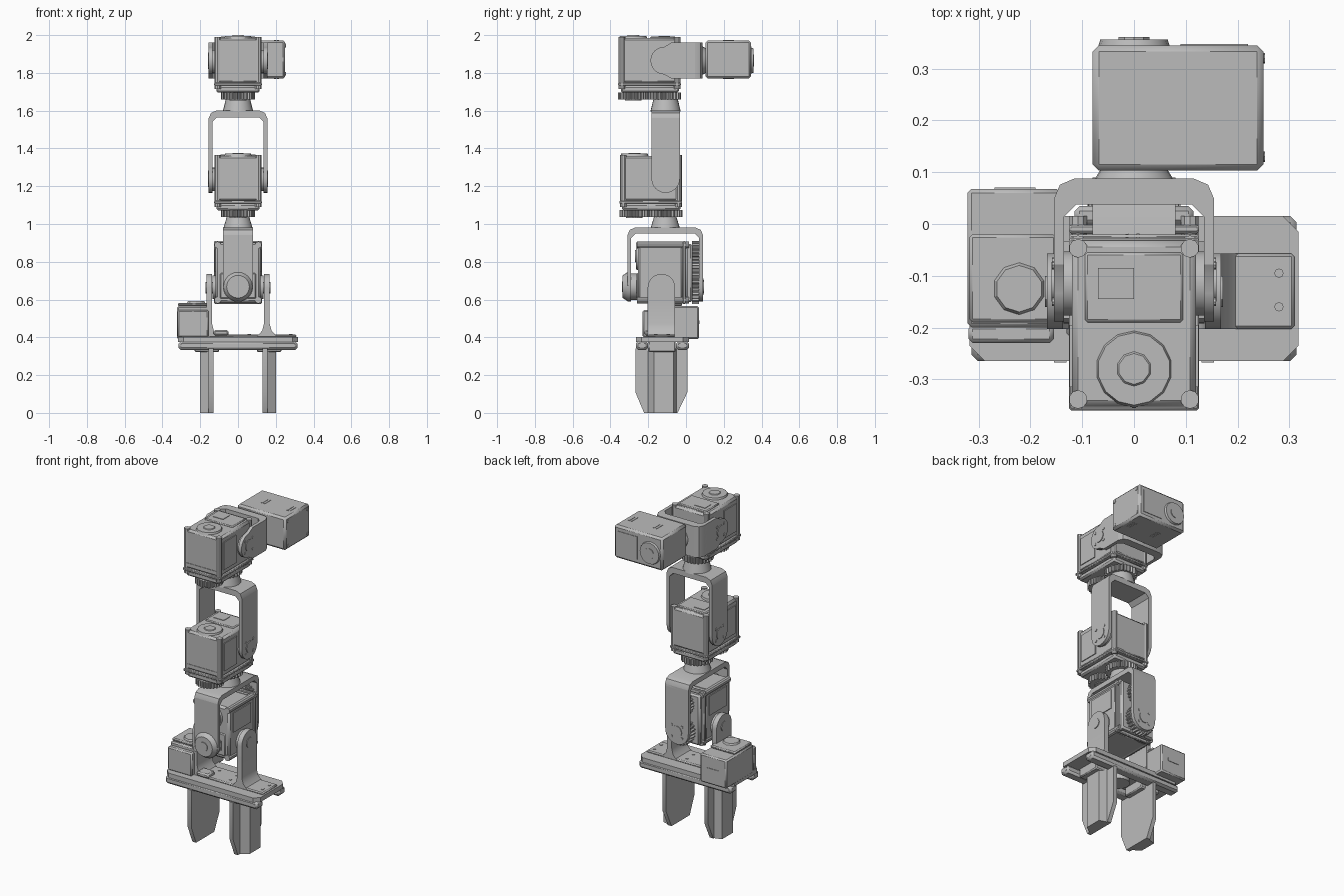
import bpy, bmesh
from math import pi, cos, sin
from mathutils import Matrix, Vector

cube = bpy.data.objects.get("Cube")
if cube:
    bpy.data.objects.remove(cube)

grey = bpy.data.materials.new("machined_grey")
grey.use_nodes = True
colour = (0.5, 0.5, 0.5, 1)
grey.diffuse_color = colour
grey.node_tree.nodes["Principled BSDF"].inputs["Base Color"].default_value = colour

WORLD = Matrix.Identity(4)
# Turns the local z axis into the named axis
AXES = {"x": Matrix(((0, 0, 1), (1, 0, 0), (0, 1, 0))).to_4x4(),
        "y": Matrix(((1, 0, 0), (0, 0, 1), (0, -1, 0))).to_4x4(),
        "z": Matrix.Identity(4)}
made = []


def finish(name, bm, frame, bevel=0):
    bmesh.ops.recalc_face_normals(bm, faces=bm.faces)
    bm.transform(frame)
    mesh = bpy.data.meshes.new(name)
    bm.to_mesh(mesh)
    bm.free()
    obj = bpy.data.objects.new(name, mesh)
    bpy.context.collection.objects.link(obj)
    mesh.materials.append(grey)
    if bevel:
        mod = obj.modifiers.new("Bevel", "BEVEL")
        mod.width = bevel
        mod.segments = 1
        mod.limit_method = "ANGLE"
    made.append(obj)
    return obj


def box(name, lo, hi, frame=WORLD, bevel=0):
    bm = bmesh.new()
    bmesh.ops.create_cube(bm, size=1)
    for v in bm.verts:
        v.co = Vector([a + (b - a) * (c + 0.5) for a, b, c in zip(lo, hi, v.co)])
    return finish(name, bm, frame, bevel)


def disc(name, start, axis, depth, r, r2=None, frame=WORLD, sides=24):
    bm = bmesh.new()
    bmesh.ops.create_cone(bm, cap_ends=True, segments=sides, radius1=r,
                          radius2=r if r2 is None else r2, depth=depth)
    bm.transform(Matrix.Translation((0, 0, depth / 2)))
    return finish(name, bm, frame @ Matrix.Translation(start) @ AXES[axis])


def prism(name, points, axis, lo, hi, frame=WORLD, bevel=0):
    """Extrudes an outline: (y, z) along x, (x, z) along y, (x, y) along z."""
    place = {"x": lambda a, b: (lo, a, b), "y": lambda a, b: (a, lo, b),
             "z": lambda a, b: (a, b, lo)}[axis]
    step = {"x": (hi - lo, 0, 0), "y": (0, hi - lo, 0), "z": (0, 0, hi - lo)}[axis]
    bm = bmesh.new()
    face = bm.faces.new([bm.verts.new(place(*p)) for p in points])
    grown = bmesh.ops.extrude_face_region(bm, geom=[face])["geom"]
    bmesh.ops.translate(bm, vec=step,
                        verts=[g for g in grown if isinstance(g, bmesh.types.BMVert)])
    return finish(name, bm, frame, bevel)


def gear(name, y, r, frame):
    teeth = 26
    points = []
    for i in range(teeth * 4):
        a = 2 * pi * i / (teeth * 4)
        rr = r if i % 4 < 2 else r * 0.88
        points.append((rr * cos(a), y + rr * sin(a)))
    prism(name, points, "z", -0.2, -0.163, frame)
    disc(name + "_hub", (0, y, -0.205), "z", 0.06, r * 0.55, frame=frame)


def motor(name, frame):
    box(name + "_case", (-0.12, -0.238, -0.115), (0.12, 0.083, 0.125), frame, 0.012)
    box(name + "_flange", (-0.126, -0.245, -0.128), (0.126, 0.088, -0.112), frame, 0.004)
    box(name + "_base", (-0.115, -0.23, -0.165), (0.115, 0.078, -0.128), frame, 0.01)
    box(name + "_lid", (-0.095, -0.075, 0.12), (0.095, 0.06, 0.132), frame, 0.005)
    box(name + "_socket", (-0.07, -0.03, 0.13), (0.0, 0.03, 0.135), frame)
    for sx in (-1, 1):
        for y in (-0.224, 0.068):
            disc(name + "_corner_bolt", (sx * 0.108, y, -0.145), "z", 0.274, 0.018,
                 frame=frame, sides=10)
        # Side seams and panels
        box(name + "_side_panel", (sx * 0.122 - 0.003, -0.2, -0.08),
            (sx * 0.122 + 0.003, -0.08, 0.09), frame)
    box(name + "_face_seam", (-0.1, -0.241, -0.085), (0.1, -0.237, -0.079), frame)
    disc(name + "_side_horns", (-0.136, 0, 0), "x", 0.272, 0.062, frame=frame)
    disc(name + "_top_horn", (0, -0.165, 0.12), "z", 0.016, 0.075, 0.07, frame, 14)
    disc(name + "_top_hub", (0, -0.165, 0.134), "z", 0.006, 0.035, 0.03, frame, 10)
    gear(name + "_drive_gear", 0, 0.09, frame)
    gear(name + "_idler_gear", -0.165, 0.08, frame)


def bracket(name, frame, w, h, web, r, d, neck, neck_r):
    """Arch with two round-ended arms; hinge axis runs along local x."""
    t, c = 0.02, 0.04
    arm = [(r * cos(a), r * sin(a)) for a in [pi + pi * i / 12 for i in range(13)]]
    arm += [(d, d - r + 0.015), (d, h - c), (-d, h - c), (-d, d - r + 0.015)]
    for s in (-1, 1):
        prism(name + "_arm", arm, "x", s * w, s * (w - t), frame)
        disc(name + "_pivot_cap", (s * w - 0.004, 0, 0), "x", 0.008, 0.035,
             frame=frame, sides=16)
        for k in range(4):
            a = pi / 4 + k * pi / 2
            disc(name + "_screw", (s * w - 0.003, 0.05 * cos(a), 0.05 * sin(a)), "x",
                 0.006, 0.008, frame=frame, sides=8)
    i = w - t
    arch = [(-w, h - c), (-w + c * 0.3, h - c * 0.3), (-w + c, h), (w - c, h),
            (w - c * 0.3, h - c * 0.3), (w, h - c), (i, h - web - c * 0.6),
            (i - c * 0.6, h - web), (-i + c * 0.6, h - web), (-i, h - web - c * 0.6)]
    # Side corners reach down to meet the arms
    arch[5:6] = [(w, h - c), (w, h - web - c * 0.6)]
    arch[0:1] = [(-w, h - web - c * 0.6), (-w, h - c)]
    prism(name + "_web", arch, "y", -d, d, frame)
    disc(name + "_neck", (0, 0, h - 0.005), "z", neck, neck_r * 1.3, neck_r, frame)


at = Matrix.Translation

# Head and elbow motors
motor("head_motor", at((0, -0.115, 1.86)))
motor("elbow_motor", at((0, -0.108, 1.236)))

# Wrist motor lies on its back, gears facing the rear
lying = Matrix(((-1, 0, 0), (0, 0, -1), (0, -1, 0))).to_4x4()
motor("wrist_motor", at((0, -0.13, 0.665)) @ lying)

# Linking brackets
bracket("head_bracket", at((0, -0.115, 1.865)) @ Matrix.Rotation(-pi / 2, 4, "X"),
        0.155, 0.203, 0.05, 0.073, 0.095, 0.03, 0.06)
bracket("elbow_bracket", at((0, -0.108, 1.24)), 0.155, 0.36, 0.035, 0.075, 0.075, 0.075, 0.062)
bracket("wrist_bracket", at((0, -0.11, 0.668)) @ Matrix.Rotation(pi / 2, 4, "Z"),
        0.2, 0.313, 0.03, 0.078, 0.08, 0.06, 0.06)
disc("wrist_front_knob", (0, -0.335, 0.668), "y", 0.03, 0.06, 0.08)
disc("wrist_knob_hub", (0, -0.339, 0.668), "y", 0.02, 0.028, sides=12)
disc("wrist_front_spacer", (0, -0.3, 0.668), "y", 0.05, 0.07)

# Shoulder motor at the rear of the head
box("shoulder_case", (-0.08, 0.103, 1.77), (0.25, 0.345, 1.972), bevel=0.012)
disc("shoulder_horn", (0, 0.34, 1.865), "y", 0.017, 0.07, 0.065, sides=16)
disc("shoulder_hub", (0, 0.35, 1.865), "y", 0.011, 0.032, sides=10)
for x in (0.02, 0.037, 0.19, 0.207):
    for z in (1.771, 1.971):
        box("shoulder_vent", (x, 0.195, z - 0.003), (x + 0.01, 0.255, z + 0.003))
box("shoulder_rear_panel", (0.09, 0.342, 1.80), (0.22, 0.348, 1.94))
for y in (0.13, 0.32):
    for z in (1.795, 1.945):
        disc("shoulder_screw", (0.247, y, z), "x", 0.006, 0.01, sides=8)

# Gripper fork: flared arms rising from a raised plate
yc = -0.13
for s, side in ((-1, "right"), (1, "left")):
    flare = [(s * 0.1, 0.405), (s * 0.128, 0.435), (s * 0.137, 0.47), (s * 0.137, 0.6),
             (s * 0.168, 0.6), (s * 0.168, 0.47), (s * 0.178, 0.435), (s * 0.205, 0.405)]
    prism(side + "_fork_foot", flare, "y", yc - 0.073, yc + 0.073)
    tip = [(yc + 0.073 * cos(a), 0.663 + 0.073 * sin(a))
           for a in [pi * i / 14 for i in range(15)]]
    prism(side + "_fork_arm", tip + [(yc - 0.073, 0.55), (yc + 0.073, 0.55)], "x",
          s * 0.137, s * 0.168)
    disc(side + "_fork_pivot", (s * 0.15 - 0.022, yc, 0.663), "x", 0.044, 0.03, sides=12)

    # Fingers: tapered pad with a chamfered rib outside
    pad = [(-0.268, 0.34), (-0.268, 0.11), (-0.222, 0.0), (-0.045, 0.0), (0.008, 0.11), (0.008, 0.34)]
    prism(side + "_finger_pad", pad, "x", s * 0.13, s * 0.155)
    rib = [(s * 0.15, -0.205), (s * 0.2, -0.17), (s * 0.2, -0.065), (s * 0.15, -0.05)]
    prism(side + "_finger_rib", rib, "z", 0.0, 0.34)
    box(side + "_finger_carriage", (s * 0.165 - 0.065, -0.2, 0.322),
        (s * 0.165 + 0.065, -0.055, 0.385), bevel=0.006)

# Gripper base: deck, two rails and the pinion between them
e, c = 0.318, 0.03
deck = [(-e, -0.265 + c), (-e + c, -0.265), (e - c, -0.265), (e, -0.265 + c),
        (e, 0.015 - c), (e - c, 0.015), (-e + c, 0.015), (-e, 0.015 - c)]
prism("gripper_deck", deck, "z", 0.375, 0.403)
for lo, hi in ((-0.265, -0.2), (-0.052, 0.015)):
    box("gripper_rail", (-e + 0.004, lo, 0.333), (e - 0.004, hi, 0.38), bevel=0.012)
box("fork_plate", (-0.15, yc - 0.073, 0.4), (0.31, yc + 0.073, 0.415), bevel=0.006)
box("cable_guide", (-0.13, -0.22, 0.41), (-0.05, -0.15, 0.438), bevel=0.008)
disc("pinion", (0, yc, 0.34), "z", 0.04, 0.06, sides=20)
for x in (-0.06, 0.06, 0.28):
    for y in (-0.16, -0.095):
        disc("deck_screw", (x, y, 0.413), "z", 0.005, 0.009, sides=8)

# Gripper motor on the right end of the deck
box("gripper_motor", (-0.322, -0.2, 0.39), (-0.142, 0.068, 0.565), bevel=0.008)
box("gripper_motor_lid", (-0.318, -0.19, 0.565), (-0.15, -0.02, 0.583), bevel=0.006)
box("gripper_motor_step", (-0.32, -0.23, 0.4), (-0.155, -0.195, 0.545), bevel=0.008)
disc("gripper_motor_horn", (-0.222, -0.125, 0.58), "z", 0.012, 0.052, 0.045, sides=10)
box("gripper_motor_rear_slot", (-0.27, 0.065, 0.47), (-0.19, 0.071, 0.49))

# Smooth rounded sides, keep edges crisp
for obj in made:
    obj.select_set(True)
bpy.context.view_layer.objects.active = made[0]
bpy.ops.object.shade_smooth_by_angle(angle=pi / 6)
